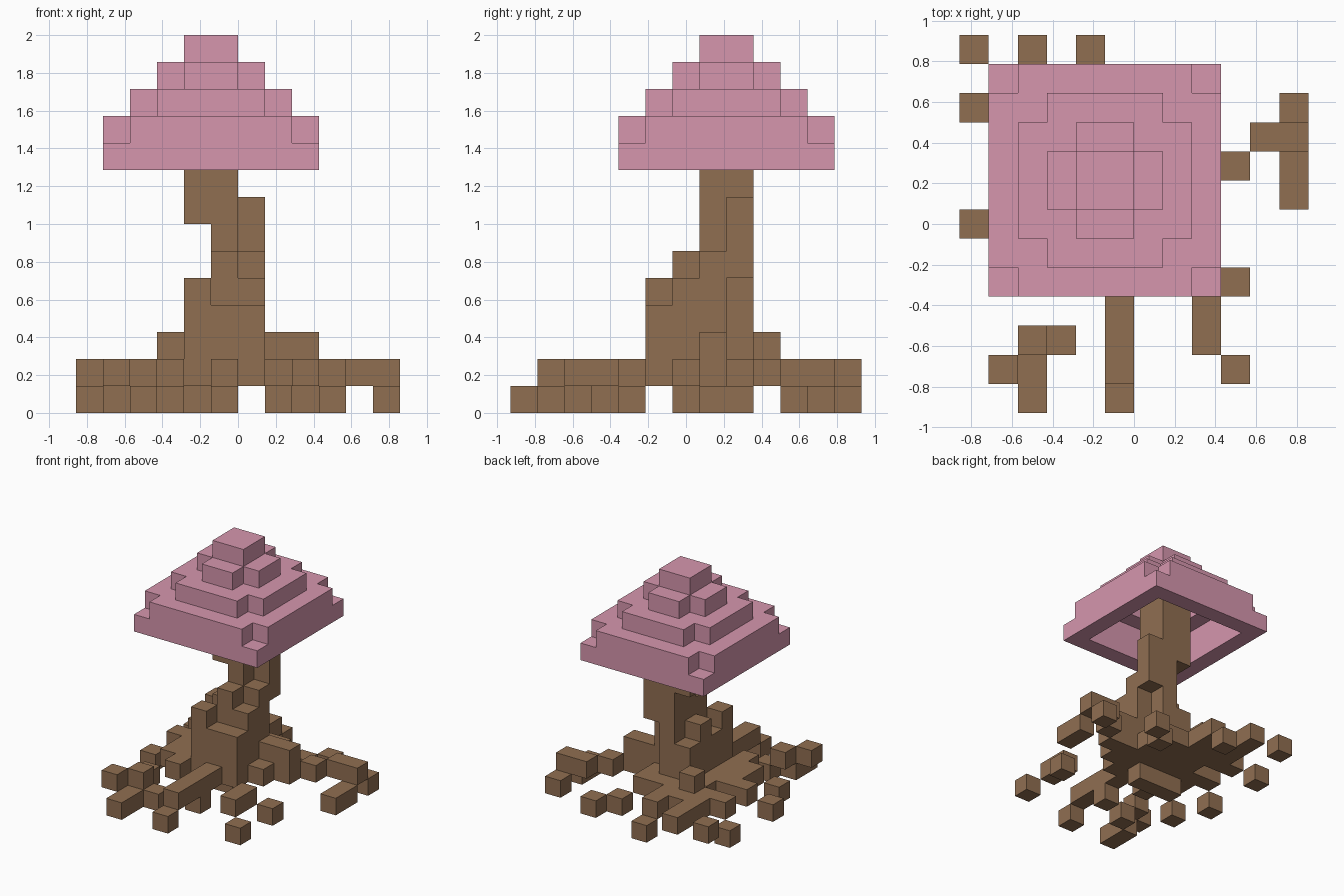
import bpy
import bmesh
import math
from itertools import product
from mathutils import Vector

UNIT = 1 / 7                                # edge length of one block
ORIGIN = Vector((-6, -6.5, 0)) * UNIT       # corner of the block grid

default_cube = bpy.data.objects.get("Cube")
if default_cube:
    bpy.data.objects.remove(default_cube, do_unlink=True)


def make_material(name, colour):
    mat = bpy.data.materials.new(name)
    mat.use_nodes = True
    mat.diffuse_color = (*colour, 1)
    mat.node_tree.nodes["Principled BSDF"].inputs["Base Color"].default_value = (*colour, 1)
    return mat


def box(x, y, z, wide=1, deep=1, high=1):
    """Set of grid cells filling a box that starts at cell x, y, z."""
    return set(product(range(x, x + wide), range(y, y + deep), range(z, z + high)))


def merge(*boxes):
    return set().union(*boxes)


def build(name, cells, mat):
    """Make one mesh from the outer faces of a set of grid cells."""
    bm = bmesh.new()
    corners = {}

    def corner(point):
        key = tuple(round(c) for c in point)
        if key not in corners:
            corners[key] = bm.verts.new(ORIGIN + Vector(key) * UNIT)
        return corners[key]

    for cell in sorted(cells):
        middle = Vector(cell) + Vector((.5, .5, .5))
        for axis, sign in product(range(3), (-1, 1)):
            normal, side, up = Vector(), Vector(), Vector()
            normal[axis] = sign
            if tuple(round(a + b) for a, b in zip(cell, normal)) in cells:
                continue
            side[(axis + 1) % 3] = 1
            up = normal.cross(side)
            centre = middle + normal / 2
            bm.faces.new([corner(centre + (side * a + up * b) / 2)
                          for a, b in ((-1, -1), (1, -1), (1, 1), (-1, 1))])
    bmesh.ops.dissolve_limit(bm, angle_limit=math.radians(1),
                             verts=bm.verts[:], edges=bm.edges[:])
    mesh = bpy.data.meshes.new(name)
    bm.to_mesh(mesh)
    bm.free()
    mesh.materials.append(mat)
    obj = bpy.data.objects.new(name, mesh)
    bpy.context.collection.objects.link(obj)
    return obj


def disc(inset, level, cut_corners=True):
    """Square canopy layer, optionally without its four corner cells."""
    size = 8 - 2 * inset
    low, far = 1 + inset, 4 + inset
    layer = box(low, far, level, size, size)
    if cut_corners:
        end = size - 1
        layer -= {(low + a, far + b, level) for a in (0, end) for b in (0, end)}
    return layer


bark = make_material("brown bark", (0.28, 0.158, 0.083))
blossom = make_material("pink blossom", (0.67, 0.305, 0.42))

# Canopy: hollow stepped dome
canopy = disc(0, 9, False) - disc(1, 9, False)
for step in range(3):
    level = 10 + step
    canopy |= disc(step, level) - disc(step + 1, level)
canopy |= disc(3, 13, False)
build("canopy", canopy, blossom)

# Trunk: crooked stack that leans as it rises, on a raised root plate
trunk = merge(
    box(3, 5, 1, 4, 5), box(3, 6, 0, 3),
    box(4, 5, 2, 3, 3, 2),
    box(4, 8, 2, 2, 1, 2),
    box(4, 5, 4), box(4, 7, 4),
    box(5, 6, 4, 2, 2),
    box(5, 8, 4),
    box(5, 6, 5), box(5, 7, 5, 2, 2),
    box(5, 7, 6, 1, 2), box(6, 8, 6, 1, 1, 2),
    box(4, 7, 7, 2, 2, 6),
)
build("trunk", trunk, bark)

# Front roots
front_roots = merge(
    box(5, 1, 1, 1, 4), box(5, 0, 0), box(5, 3, 0),
    box(3, 4, 1), box(3, 2, 0), box(2, 2, 1), box(2, 0, 0, 1, 2), box(1, 1, 1),
    box(8, 2, 1, 1, 2), box(9, 1, 0), box(9, 4, 0),
)
build("front_roots", front_roots, bark)

# Left roots
left_roots = merge(
    box(7, 7, 1, 2, 1, 2), box(7, 6, 1), box(9, 8, 1),
    box(10, 9, 1, 2), box(11, 7, 0, 1, 2), box(11, 10, 0),
)
build("left_roots", left_roots, bark)

# Right roots
right_roots = merge(
    box(1, 4, 0), box(2, 5, 1, 1, 2), box(2, 7, 1),
    box(1, 7, 1), box(0, 6, 0),
)
build("right_roots", right_roots, bark)

# Back roots
back_roots = merge(
    box(3, 9, 2), box(3, 10, 1, 2), box(4, 11, 1), box(4, 12, 0),
    box(2, 10, 1, 1, 3), box(0, 12, 1), box(0, 10, 0), box(1, 9, 1, 2),
    box(6, 9, 1), box(7, 10, 0), box(8, 11, 0),
)
build("back_roots", back_roots, bark)
